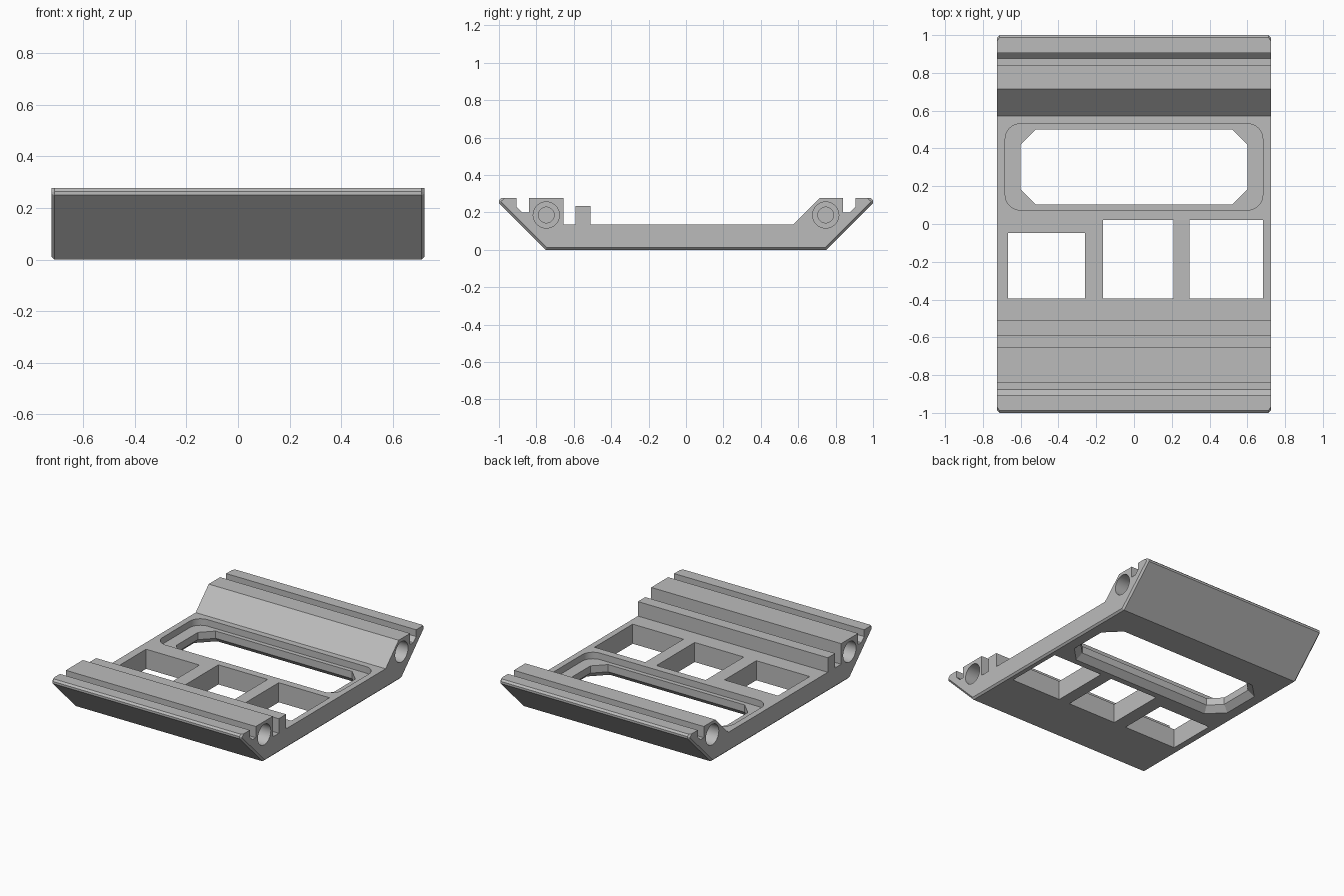
import bpy
import bmesh
from math import pi, cos, sin, sqrt

if "Cube" in bpy.data.objects:
    bpy.data.objects.remove(bpy.data.objects["Cube"], do_unlink=True)

HALF_WIDTH = 0.724
DECK = 0.135

grey = bpy.data.materials.new("plain grey")
grey.use_nodes = True
colour = (0.5, 0.5, 0.5, 1)
grey.diffuse_color = colour
grey.node_tree.nodes["Principled BSDF"].inputs["Base Color"].default_value = colour


def loft(name, rings):
    """Closed solid through rings that have equal point counts."""
    bm = bmesh.new()
    loops = [[bm.verts.new(p) for p in ring] for ring in rings]
    for a, b in zip(loops, loops[1:]):
        for i in range(len(a)):
            j = (i + 1) % len(a)
            bm.faces.new((a[i], a[j], b[j], b[i]))
    bm.faces.new(loops[0])
    bm.faces.new(loops[-1])
    bmesh.ops.recalc_face_normals(bm, faces=bm.faces)
    mesh = bpy.data.meshes.new(name)
    bm.to_mesh(mesh)
    bm.free()
    obj = bpy.data.objects.new(name, mesh)
    bpy.context.collection.objects.link(obj)
    mesh.materials.append(grey)
    return obj


def octagon(z, grow=0.0):
    """Rectangle with clipped corners, grown evenly outward."""
    hx, hy = 0.6 + grow, 0.198 + grow
    c = 0.08 + grow * (2 - sqrt(2))
    quarter = [(hx, hy - c), (hx - c, hy)]
    pts = quarter + [(-x, y) for x, y in quarter[::-1]]
    pts += [(-x, -y) for x, y in pts]
    return [(x, y + 0.302, z) for x, y in pts]


def rounded(z, hx=0.682, hy=0.228, r=0.08, steps=8):
    ring = []
    for q, (sx, sy) in enumerate([(1, 1), (-1, 1), (-1, -1), (1, -1)]):
        for i in range(steps + 1):
            a = (q + i / steps) * pi / 2
            ring.append((sx * (hx - r) + r * cos(a),
                         0.302 + sy * (hy - r) + r * sin(a), z))
    return ring


def circle(x, y, z, r, n=40):
    return [(x, y + r * cos(2 * pi * i / n), z + r * sin(2 * pi * i / n)) for i in range(n)]


# Base body: side profile swept across the width
lip = [(0.75, 0), (1, 0.25), (1, 0.265), (0.987, 0.277), (0.905, 0.277),
       (0.905, 0.23), (0.875, 0.2), (0.84, 0.2), (0.84, 0.277)]
front_rails = [(-0.51, DECK), (-0.51, 0.235), (-0.59, 0.235), (-0.59, DECK),
               (-0.655, DECK), (-0.655, 0.277)]
profile = lip + [(0.715, 0.277), (0.573, DECK)] + front_rails
profile += [(-y, z) for y, z in lip[::-1]]
body = loft("tray_body", [[(x, y, z) for y, z in profile] for x in (-HALF_WIDTH, HALF_WIDTH)])

# Small chamfer along the lower outline of both ends
bm = bmesh.new()
bm.from_mesh(body.data)


def on_outline(v):
    y, z = abs(v.co.y), v.co.z
    return z < 0.01 or y > 0.98


edges = [e for e in bm.edges
         if abs(e.verts[0].co.x - e.verts[1].co.x) < 0.01 and all(on_outline(v) for v in e.verts)]
bmesh.ops.bevel(bm, geom=edges, offset=0.012, segments=1, affect='EDGES')
bm.to_mesh(body.data)
bm.free()

cutters = []

# Large window: rounded recess, clipped opening and flared underside
cutters.append(loft("recess_cutter", [rounded(0.09), rounded(0.2)]))
cutters.append(loft("window_cutter", [octagon(-0.01, 0.05), octagon(0.04), octagon(0.12)]))

# Three rectangular openings
for x0, x1, y1 in [(-0.667, -0.26, -0.048), (-0.165, 0.21, 0.022), (0.295, 0.682, 0.022)]:
    cutters.append(loft("opening_cutter", [
        [(x0, -0.394, z), (x1, -0.394, z), (x1, y1, z), (x0, y1, z)] for z in (-0.1, 0.2)]))

# Stepped blind holes in both ends of the front and back rails
for side in (-1, 1):
    for y in (-0.747, 0.747):
        rings = [(0.8, 0.07), (0.52, 0.07), (0.52, 0.042), (0.4, 0.042)]
        cutters.append(loft("hole_cutter", [circle(side * x, y, 0.186, r) for x, r in rings]))

bpy.context.view_layer.objects.active = body
for cutter in cutters:
    cutter.hide_render = True
    mod = body.modifiers.new("cut", 'BOOLEAN')
    mod.operation = 'DIFFERENCE'
    mod.solver = 'EXACT'
    mod.object = cutter
    bpy.ops.object.modifier_apply(modifier=mod.name)
    bpy.data.objects.remove(cutter, do_unlink=True)

bpy.ops.object.select_all(action='DESELECT')
body.select_set(True)
bpy.ops.object.shade_smooth_by_angle(angle=pi / 7)
